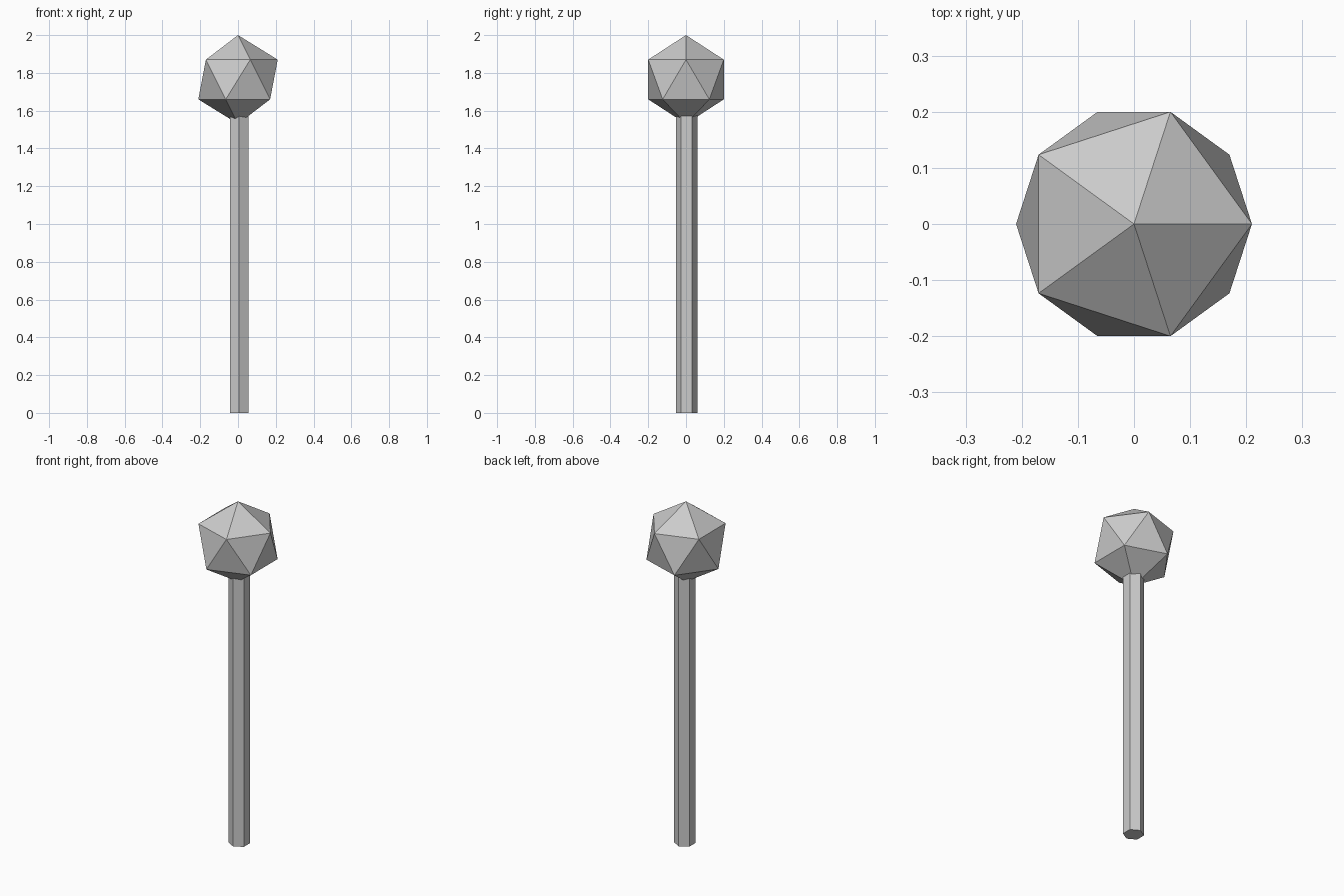
import bpy
from math import radians

if "Cube" in bpy.data.objects:
    bpy.data.objects.remove(bpy.data.objects["Cube"])

HEAD_RADIUS = 0.235
SHAFT_RADIUS = 0.057
SHAFT_HEIGHT = 1.59  # ends just inside the head

# Six-sided shaft, slightly off the head's axis, corners towards front and back
bpy.ops.mesh.primitive_cylinder_add(
    vertices=6, radius=SHAFT_RADIUS, depth=SHAFT_HEIGHT,
    location=(0.006, 0.003, SHAFT_HEIGHT / 2))
bpy.context.object.name = "shaft"

# Twenty-sided head, one corner pointing straight up
bpy.ops.mesh.primitive_ico_sphere_add(
    subdivisions=1, radius=HEAD_RADIUS, location=(0, 0, 2 - HEAD_RADIUS))
bpy.context.object.name = "head"
